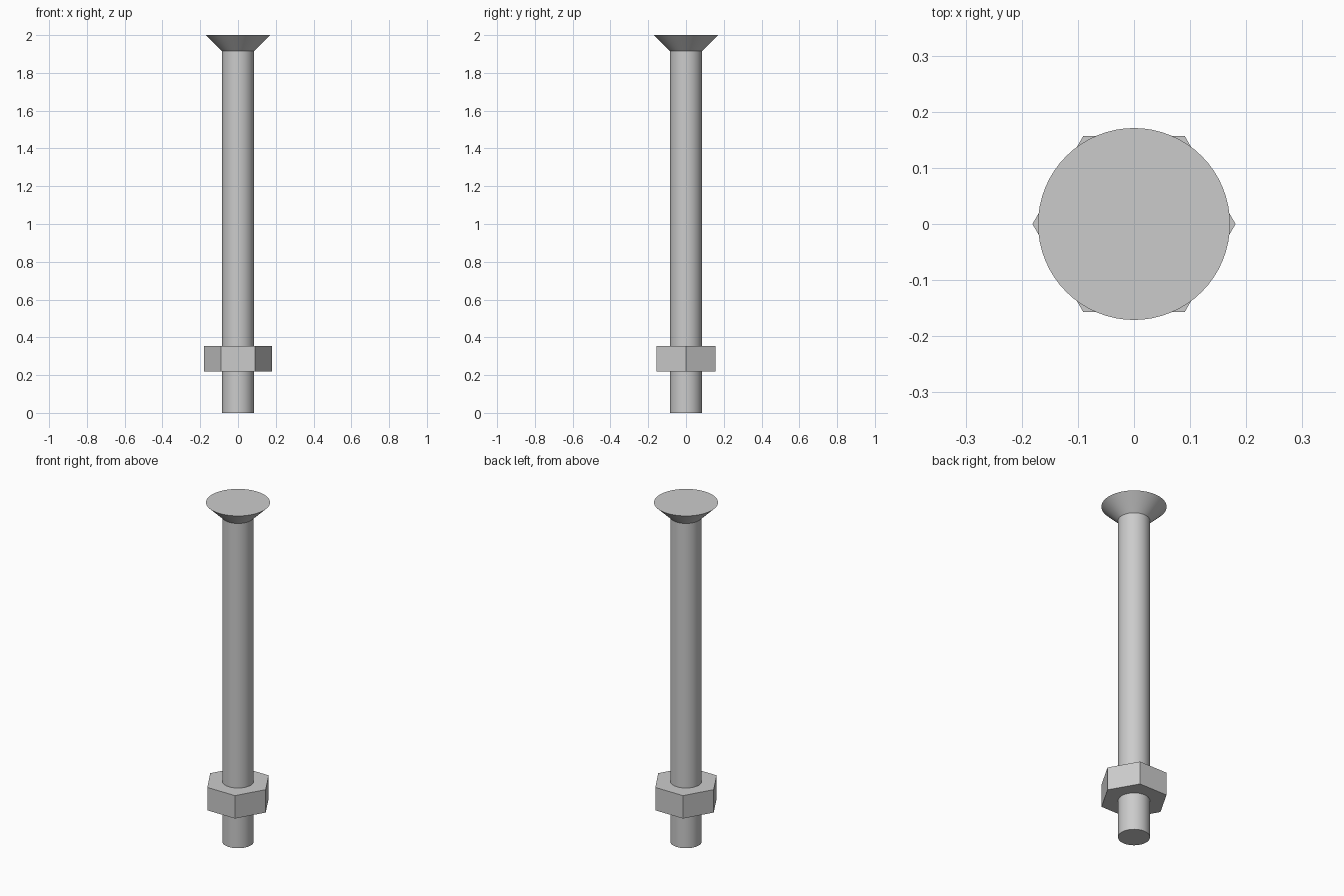
import bpy
import bmesh
import math
from mathutils import Matrix, Vector

cube = bpy.data.objects.get("Cube")
if cube:
    bpy.data.objects.remove(cube, do_unlink=True)

steel = bpy.data.materials.new("grey steel")
steel.use_nodes = True
colour = (0.6, 0.6, 0.6, 1)
steel.diffuse_color = colour
steel.node_tree.nodes["Principled BSDF"].inputs["Base Color"].default_value = colour


def lathe(name, profile, sides, smooth=False):
    """Revolve a (radius, height) profile around z, first corner on +x."""
    bm = bmesh.new()
    verts = [bm.verts.new(Vector((r, 0, z))) for r, z in profile]
    edges = [bm.edges.new(pair) for pair in zip(verts, verts[1:])]
    bmesh.ops.spin(bm, geom=verts + edges, cent=(0, 0, 0), axis=(0, 0, 1),
                   angle=math.tau, steps=sides, use_duplicate=False)
    bmesh.ops.remove_doubles(bm, verts=bm.verts, dist=0.0001)
    bmesh.ops.recalc_face_normals(bm, faces=bm.faces)
    mesh = bpy.data.meshes.new(name)
    bm.to_mesh(mesh)
    bm.free()
    mesh.materials.append(steel)
    obj = bpy.data.objects.new(name, mesh)
    bpy.context.collection.objects.link(obj)
    if smooth:
        bpy.ops.object.select_all(action="DESELECT")
        obj.select_set(True)
        bpy.context.view_layer.objects.active = obj
        bpy.ops.object.shade_smooth_by_angle(angle=math.radians(30))
    return obj


SHAFT = 0.084
HEAD = 0.171

# Shaft with a flat-topped countersunk head
lathe("bolt", [(0, 0), (SHAFT, 0), (SHAFT, 1.915), (HEAD, 2), (0, 2)], 64, True)

# Hexagonal nut, bored to fit the shaft
lathe("hex_nut", [(SHAFT - 0.002, 0.22), (0.181, 0.22), (0.181, 0.355),
                  (SHAFT - 0.002, 0.355)], 6)
